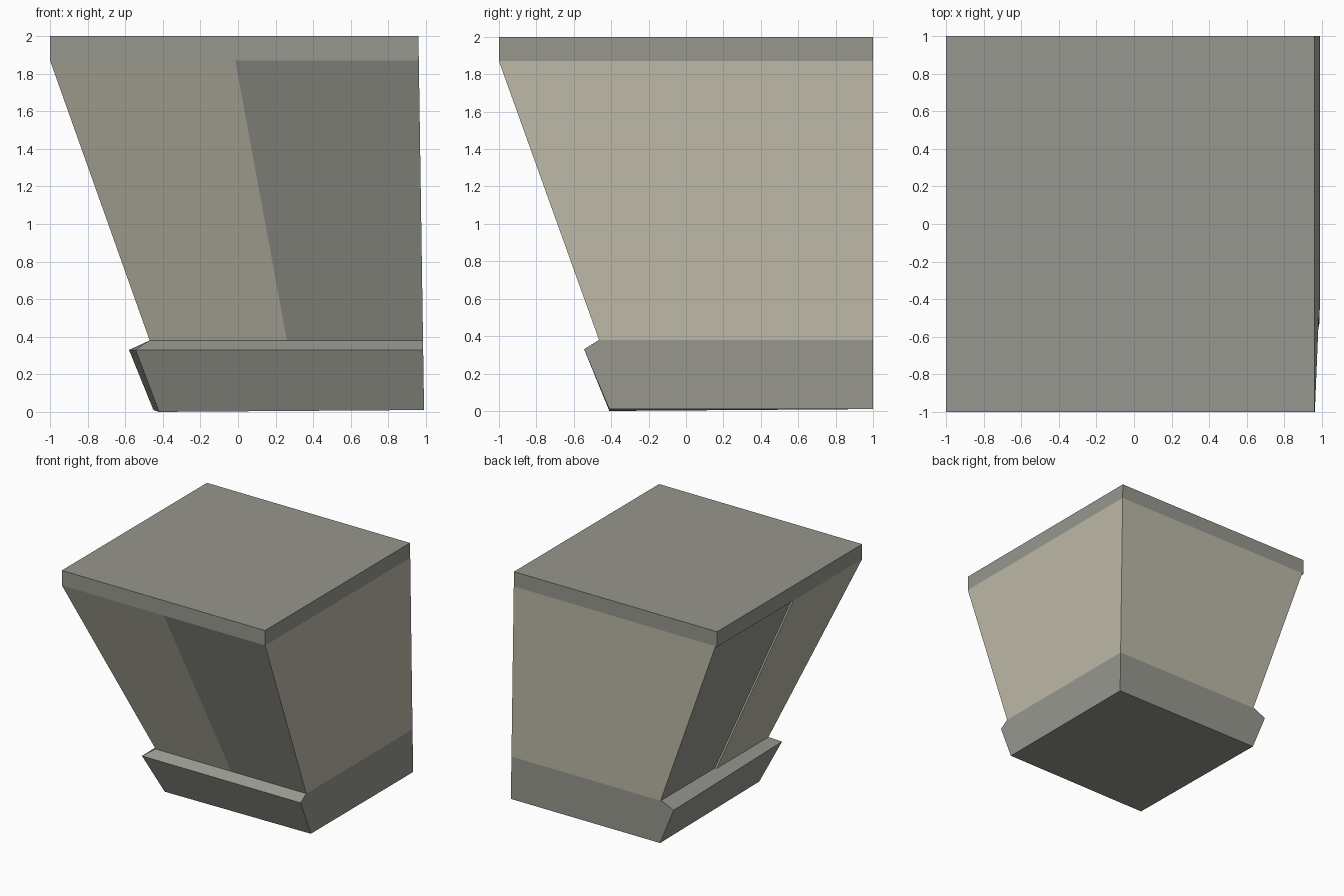
import bpy, bmesh

if "Cube" in bpy.data.objects:
    bpy.data.objects.remove(bpy.data.objects["Cube"])


def material(name, rgb):
    m = bpy.data.materials.new(name)
    m.diffuse_color = (*rgb, 1)
    m.use_nodes = True
    m.node_tree.nodes["Principled BSDF"].inputs["Base Color"].default_value = m.diffuse_color
    return m


GREY = material("stone grey", (0.305, 0.309, 0.271))
BEIGE = material("warm beige", (0.503, 0.485, 0.386))


def loft(name, rings, mats, side_mats=None):
    """Closed solid through rings of points (anticlockwise, bottom to top)."""
    bm = bmesh.new()
    loops = [[bm.verts.new(p) for p in ring] for ring in rings]
    n = len(loops[0])
    for low, high in zip(loops, loops[1:]):
        for i in range(n):
            j = (i + 1) % n
            f = bm.faces.new((low[i], low[j], high[j], high[i]))
            f.material_index = side_mats[i] if side_mats else 0
    bm.faces.new(loops[0][::-1])
    bm.faces.new(loops[-1])
    bmesh.ops.recalc_face_normals(bm, faces=bm.faces)
    me = bpy.data.meshes.new(name)
    bm.to_mesh(me)
    bm.free()
    for m in mats:
        me.materials.append(m)
    ob = bpy.data.objects.new(name, me)
    bpy.context.collection.objects.link(ob)
    return ob


def right_x(z):
    # right side leans in slightly towards the top
    return 0.99 - 0.015 * z


def corners(front_left, front_y, back_left, z, z_low=None):
    r = right_x(z)
    return [(front_left, front_y, z if z_low is None else z_low),
            (r, front_y, z), (r, 1, z), (back_left, 1, z)]


# Foot with a flared lip on the two sloping sides
loft("foot", [corners(-0.42, -0.41, -0.45, 0.01, 0.0),
              corners(-0.545, -0.545, -0.58, 0.33),
              corners(-0.47, -0.465, -0.47, 0.38)], [GREY])


# Tapered body: split front and left sides, the grey left panel set back
def body_ring(left, front, split_x, split_y, z, step=0.015):
    r = right_x(z)
    return [(left, front, z), (split_x, front, z), (r, front, z), (r, 1, z),
            (left + step, 1, z), (left + step, split_y, z), (left, split_y, z)]


loft("body", [body_ring(-0.47, -0.465, 0.26, 0.25, 0.38),
              body_ring(-1, -1, -0.015, -0.05, 1.87)],
     [BEIGE, GREY], [0, 1, 0, 0, 1, 0, 0])

# Flat cap slab
loft("cap", [corners(-1, -1, -1, 1.87), corners(-1, -1, -1, 2.0)], [GREY])
